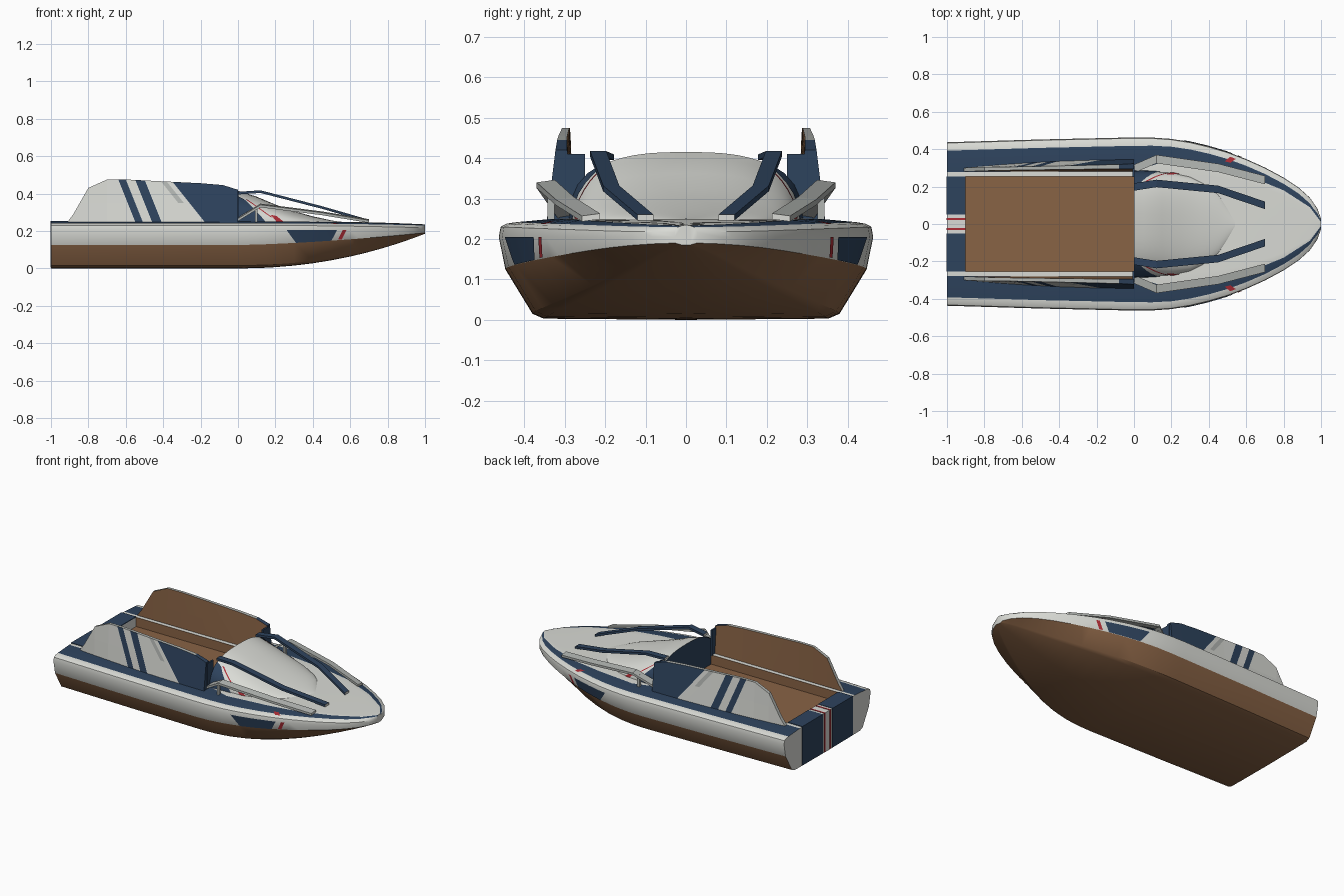
import bpy, bmesh
from math import sin, cos, pi
from mathutils import Vector

if "Cube" in bpy.data.objects:
    bpy.data.objects.remove(bpy.data.objects["Cube"])


def material(name, rgb):
    m = bpy.data.materials.new(name)
    m.use_nodes = True
    m.diffuse_color = (*rgb, 1)
    m.node_tree.nodes["Principled BSDF"].inputs["Base Color"].default_value = (*rgb, 1)
    return m


MATS = [material("white", (.70, .71, .67)), material("brown", (.25, .125, .06)),
        material("navy", (.027, .056, .11)), material("red", (.42, .025, .035)),
        material("grey", (.45, .47, .45))]
WHITE, BROWN, NAVY, RED, GREY = range(5)


def finish(name, bm, smooth=False, mirror=False):
    bmesh.ops.recalc_face_normals(bm, faces=bm.faces)
    me = bpy.data.meshes.new(name)
    bm.to_mesh(me)
    bm.free()
    for m in MATS:
        me.materials.append(m)
    ob = bpy.data.objects.new(name, me)
    bpy.context.collection.objects.link(ob)
    if mirror:
        mod = ob.modifiers.new("mirror", 'MIRROR')
        mod.use_axis = (False, True, False)
        mod.use_mirror_merge = False
    if smooth:
        bpy.ops.object.select_all(action='DESELECT')
        ob.select_set(True)
        bpy.context.view_layer.objects.active = ob
        bpy.ops.object.shade_smooth_by_angle(angle=.5)


def lerp(table, x):
    for (a, va), (b, vb) in zip(table, table[1:]):
        if x <= b:
            return va + (vb - va) * (x - a) / (b - a)
    return table[-1][1]


def loft(bm, rings, rule, closed=True):
    """Skin rings of points; rule(i, j) gives a material or None for a gap."""
    vs = [[bm.verts.new(p) for p in r] for r in rings]
    n = len(vs[0])
    for i in range(len(vs) - 1):
        for j in range(n if closed else n - 1):
            mat = rule(i, j)
            if mat is not None:
                k = (j + 1) % n
                f = bm.faces.new((vs[i][j], vs[i][k], vs[i + 1][k], vs[i + 1][j]))
                f.material_index = mat
    return vs


def box(name, lo, hi, mat, mirror=False):
    bm = bmesh.new()
    bmesh.ops.create_cube(bm, size=1)
    for v in bm.verts:
        v.co = Vector([(l + h) / 2 + c * (h - l) for l, h, c in zip(lo, hi, v.co)])
    for f in bm.faces:
        f.material_index = mat
    finish(name, bm, mirror=mirror)


def decal(name, surface, corners, mat):
    """Painted patch: a bilinear grid mapped onto a surface function."""
    a, b, c, d = [Vector(p) for p in corners]
    bm = bmesh.new()
    rings = []
    for i in range(9):
        s, e = a.lerp(b, i / 8), d.lerp(c, i / 8)
        rings.append([surface(*s.lerp(e, j / 4)) for j in range(5)])
    loft(bm, rings, lambda i, j: mat, closed=False)
    finish(name, bm, smooth=True, mirror=True)


# Hull and crowned deck
BEAM = [(-1, .437), (-.5, .452), (0, .463), (.1, .462), (.2, .455), (.3, .439), (.4, .415),
        (.5, .385), (.6, .347), (.7, .302), (.8, .248), (.88, .195), (.94, .141), (.98, .083), (1, .028)]
BAND = [(-1, .278), (0, .282), (.15, .33), (.4, .30), (.6, .262), (.8, .18), (.94, .09), (1, .01)]


def half_section(x):
    w, f = lerp(BEAM, x), max(0, x)
    zb, zw = .185 * f ** 2.1, .125 + .065 * f ** 1.5
    edge, top = .238 - .013 * f * f, .25 - .017 * f ** 3
    d1 = w - min(.045 - .015 * f, .3 * w)
    d2 = min(lerp(BAND, x), d1)
    d3 = .255 if x <= 0 else d2 * .85
    flat = .76 - .4 * f ** 3
    return [(x, 0, zb), (x, flat * w, zb + .003 * (1 - f)), (x, (flat + .06) * w, zb + .12 * (zw - zb)),
            (x, .965 * w, zw), (x, w, .205), (x, .99 * w, edge - .008),
            (x, w - min(.02, .15 * w), edge), (x, d1, edge + .004), (x, d2, top), (x, d3, top),
            (x, 0, top + .002)]


xs = sorted({x for x, _ in BEAM} | {-.9, .05, .15, .65, .75, .84, .91, .96})
rings = []
for x in xs:
    h = half_section(x)
    rings.append(h + [(px, -y, z) for px, y, z in h[-2:0:-1]])


def hull_rule(i, j):
    b = j if j < 10 else 19 - j
    if b == 9 and -.95 < (xs[i] + xs[i + 1]) / 2 < 0:
        return None
    return BROWN if b < 3 else NAVY if b == 7 else WHITE


bm = bmesh.new()
skin = loft(bm, rings, hull_rule)
bm.faces.new(skin[0])
bm.faces.new(skin[-1])
finish("hull", bm, smooth=True)

# Cockpit well
box("cockpit_floor", (-.9, -.255, .18), (0, .255, .19), BROWN)
box("side_well_walls", (-.9, .255, .18), (0, .262, .249), BROWN, mirror=True)
box("aft_well_wall", (-.907, -.255, .18), (-.9, .255, .249), WHITE)
box("forward_well_wall", (0, -.255, .18), (.007, .255, .25), NAVY)

# Stern stripes run over the aft deck and down the transom
for name, y0, y1, mat in (("navy", .05, .255, NAVY), ("red", .022, .032, RED)):
    box(name + "_deck_stripes", (-1, y0, .247), (-.9, y1, .254), mat, mirror=True)
    box(name + "_transom_stripes", (-1.003, y0, .004), (-.998, y1, .254), mat, mirror=True)


# Painted flashes on the bow sides and deck
def topside(x, t):
    lo, hi = [Vector(p) for p in half_section(x)[3:5]]
    return lo.lerp(hi, t) + Vector((0, .003, 0))


def foredeck(x, t):
    outer, inner = [Vector(p) for p in half_section(x)[6:9:2]]
    return outer.lerp(inner, t) + Vector((0, 0, .003))


decal("bow_navy_flash", topside, [(.31, 0), (.5, 0), (.53, 1), (.26, 1)], NAVY)
decal("bow_red_flash", topside, [(.535, .05), (.555, .05), (.58, 1), (.56, 1)], RED)
decal("deck_red_flash", foredeck, [(.485, .4), (.515, .4), (.545, 0), (.515, 0)], RED)

# Side coamings with slanted stripes cut into the outer faces
PROFILE = [(-.91, .25), (-.88, .29), (-.8, .43), (-.7, .475), (-.6, .475), (-.4, .465),
           (-.2, .455), (-.08, .445), (0, .42)]
bm = bmesh.new()
rings = []
for x, top in PROFILE:
    base = .345 - .055 * x * x
    t = (top - .24) / .235
    crown = .316 + .016 * x
    rings.append([(x, base, .24), (x, base + (crown - base) * t, top),
                  (x, .28 + (crown - .298) * t, top), (x, .28, .24)])
ends = loft(bm, rings, lambda i, j: WHITE)
bm.faces.new(ends[0])
bm.faces.new(ends[-1]).material_index = NAVY
bmesh.ops.recalc_face_normals(bm, faces=bm.faces)
for s, slope in ((-.55, .4), (-.51, .4), (-.46, .4), (-.41, .4), (-.18, .8), (-.24, .8), (-.21, .8)):
    bmesh.ops.bisect_plane(bm, geom=bm.verts[:] + bm.edges[:] + bm.faces[:],
                           plane_co=(s, 0, .25), plane_no=(1, 0, slope))
bmesh.ops.bisect_plane(bm, geom=bm.verts[:] + bm.edges[:] + bm.faces[:],
                       plane_co=(0, 0, .35), plane_no=(0, 0, 1))
for f in bm.faces:
    c = f.calc_center_median()
    s, s2 = c.x + .4 * (c.z - .25), c.x + .8 * (c.z - .25)
    if f.normal.y < -.5:
        f.material_index = BROWN
    elif f.normal.y > .5:
        if -.55 < s < -.51 or -.46 < s < -.41 or s2 > -.18:
            f.material_index = NAVY
        elif -.24 < s2 < -.21 and c.z > .35:
            f.material_index = GREY
    elif f.normal.z > .3:
        f.material_index = NAVY if c.x > -.1 else GREY
finish("side_coamings", bm, mirror=True)
box("coaming_gussets", (-.008, .25, .245), (.002, .312, .41), NAVY, mirror=True)

# Cabin dome sloping down to the foredeck
HEIGHT = [(0, .415), (.1, .383), (.2, .341), (.3, .305), (.4, .278), (.5, .256), (.54, .25)]
WIDTH = [(0, .285), (.2, .274), (.3, .253), (.4, .205), (.45, .165), (.5, .1), (.54, .03)]


def dome(x, a, grow=1.0):
    n = 2 / (2.7 - 1.2 * x)
    ang = max(-1, min(1, a)) * pi / 2
    side = abs(sin(ang)) ** n * (1 if a >= 0 else -1)
    rise = max(0, cos(ang)) ** n
    return Vector((x, lerp(WIDTH, x) * side * grow,
                   .238 + (lerp(HEIGHT, x) - .238) * rise * grow))


def dome_paint(x, a):
    return dome(x, a, 1.015)


bm = bmesh.new()
rows = [[dome(x, k / 14) for k in range(-14, 15)]
        for x in (0, .05, .1, .15, .2, .25, .3, .35, .4, .45, .5, .54)]
skin = loft(bm, rows, lambda i, j: WHITE, closed=False)
bm.faces.new(skin[0]).material_index = NAVY
finish("cabin_dome", bm, smooth=True)
decal("dome_navy_patch", dome_paint, [(0, .45), (.035, .5), (.15, .98), (0, .98)], NAVY)
decal("dome_red_line", dome_paint, [(.04, .48), (.052, .48), (.187, .85), (.175, .85)], RED)
decal("dome_red_flash", dome_paint, [(.175, .78), (.205, .78), (.245, .95), (.205, .95)], RED)


# Flat grab rails above the dome and deck
def rail(name, points, width, tilt, mat):
    bm = bmesh.new()
    h, t = width / 2, .007
    rings = [[(x, y - h, z - t - tilt), (x, y + h, z - t + tilt),
              (x, y + h, z + t + tilt), (x, y - h, z + t - tilt)] for x, y, z in points]
    caps = loft(bm, rings, lambda i, j: mat)
    bm.faces.new(caps[0])
    bm.faces.new(caps[-1])
    finish(name, bm, mirror=True)


rail("inner_rails", [(0, .198, .402), (.12, .217, .41), (.45, .185, .325), (.7, .1, .253)],
     .04, 0, NAVY)
rail("outer_rails", [(0, .295, .262), (.12, .347, .336), (.45, .3, .294), (.7, .235, .253)],
     .045, -.003, GREY)
box("outer_rail_posts", (.09, .325, .24), (.105, .343, .325), GREY, mirror=True)
